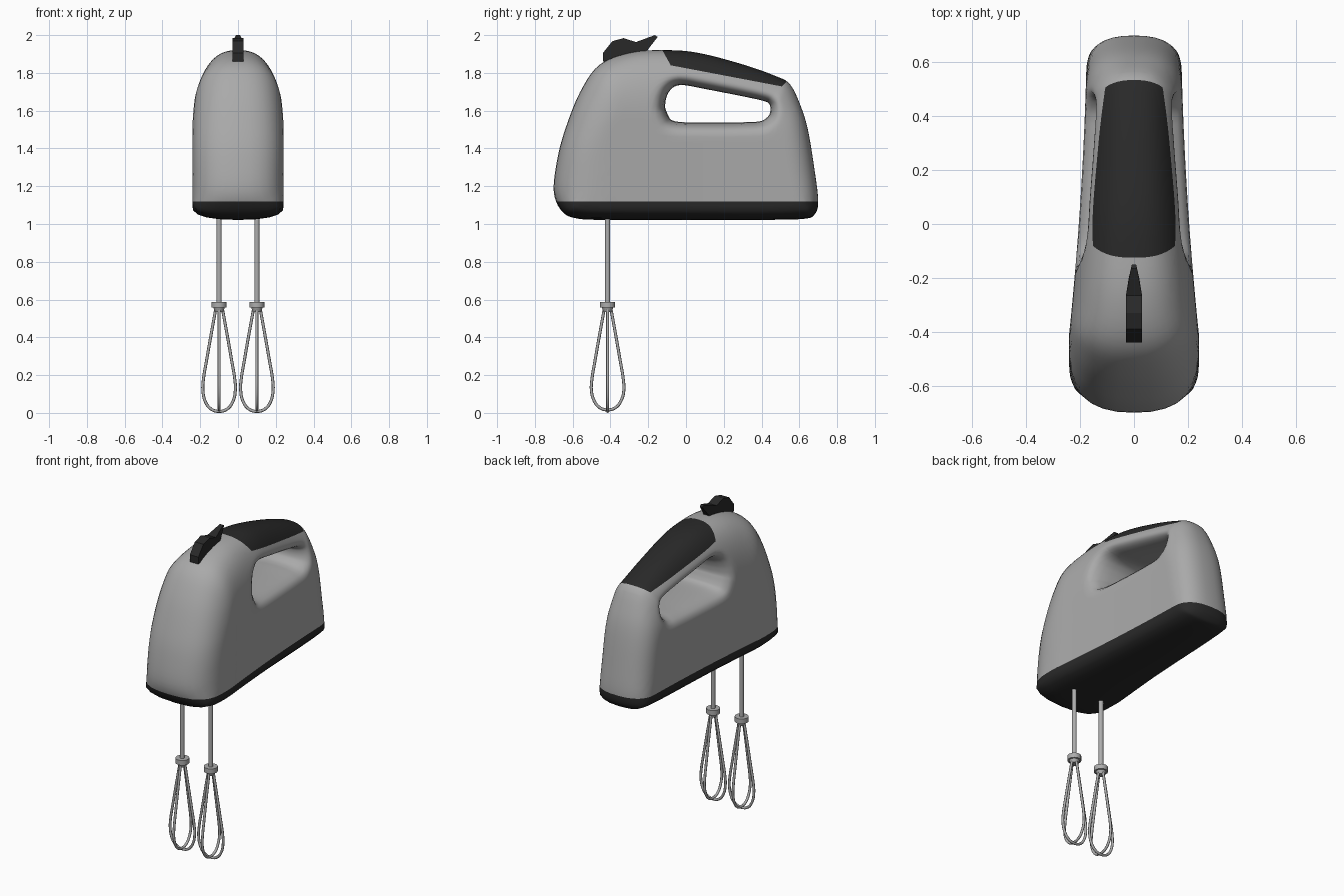
import bpy, bmesh, math
from mathutils import Vector

if "Cube" in bpy.data.objects:
    bpy.data.objects.remove(bpy.data.objects["Cube"])


def material(name, v):
    m = bpy.data.materials.new(name)
    m.diffuse_color = (v, v, v, 1)
    m.use_nodes = True
    m.node_tree.nodes["Principled BSDF"].inputs["Base Color"].default_value = m.diffuse_color
    return m


GREY = material("body grey", 0.40)
DARK = material("dark plastic", 0.022)
STEEL = material("steel", 0.42)


def finish(name, bm, mats, angle):
    bmesh.ops.recalc_face_normals(bm, faces=bm.faces[:])
    me = bpy.data.meshes.new(name)
    bm.to_mesh(me)
    bm.free()
    ob = bpy.data.objects.new(name, me)
    bpy.context.collection.objects.link(ob)
    for m in mats:
        me.materials.append(m)
    bpy.ops.object.select_all(action='DESELECT')
    ob.select_set(True)
    bpy.context.view_layer.objects.active = ob
    bpy.ops.object.shade_smooth_by_angle(angle=math.radians(angle))
    return ob


# Side outline: y, z, edge rounding, and the matching y, z on the grip opening
PROFILE = [
    (-.70, 1.17, .22, -.105, 1.60), (-.682, 1.34, .22, -.11, 1.615),
    (-.64, 1.50, .22, -.11, 1.635), (-.56, 1.70, .26, -.105, 1.665),
    (-.455, 1.845, .32, -.09, 1.70), (-.28, 1.91, .38, -.06, 1.728),
    (-.08, 1.92, .38, -.01, 1.735), (.08, 1.903, .38, .09, 1.717),
    (.30, 1.845, .38, .28, 1.68), (.47, 1.785, .34, .41, 1.652),
    (.55, 1.74, .28, .44, 1.635), (.605, 1.63, .20, .447, 1.615),
    (.645, 1.50, .16, .445, 1.59), (.68, 1.29, .15, .435, 1.57),
    (.70, 1.12, .13, .41, 1.55), (.68, 1.05, .09, .38, 1.542),
    (.62, 1.027, .08, .34, 1.54), (.40, 1.022, .07, .24, 1.537),
    (0, 1.022, .07, .08, 1.537), (-.40, 1.022, .07, -.03, 1.54),
    (-.57, 1.028, .08, -.075, 1.55), (-.655, 1.065, .10, -.092, 1.57)]


def smooth_loop(pts, steps):
    out, n = [], len(pts)
    for i in range(n):
        p0, p1, p2, p3 = (pts[(i + k) % n] for k in (-1, 0, 1, 2))
        for s in range(steps):
            t = s / steps
            out.append([.5 * (2 * b + (c - a) * t + (2 * a - 5 * b + 4 * c - d) * t * t
                              + (3 * b - a - 3 * c + d) * t ** 3)
                        for a, b, c, d in zip(p0, p1, p2, p3)])
    return out


def nearest(y, z, loop):
    """Smallest distance to the loop, measured in local rounding radii."""
    best = 9.0
    for (ay, az, ar), (by, bz, _) in zip(loop, loop[1:] + loop[:1]):
        dy, dz = by - ay, bz - az
        t = ((y - ay) * dy + (z - az) * dz) / (dy * dy + dz * dz + 1e-12)
        t = min(1, max(0, t))
        best = min(best, math.hypot(y - ay - t * dy, z - az - t * dz) / ar)
    return best


def rounding(u):
    return (1 - (1 - min(u, 1)) ** 2.5) ** .4


def body():
    rows = smooth_loop(PROFILE, 5)
    outer = [(r[0], r[1], r[2]) for r in rows]
    hole = [(r[3], r[4], .07) for r in rows]
    bm, M, grid = bmesh.new(), 20, []
    for o, h in zip(outer, hole):
        line = []
        for j in range(M + 1):
            t = (1 - math.cos(math.pi * j / M)) / 2
            y, z = o[0] + (h[0] - o[0]) * t, o[1] + (h[1] - o[1]) * t
            k = max(0, y + .42)
            x = 0 if j in (0, M) else ((.242 - .105 * k + .04 * k * k)
                                       * rounding(nearest(y, z, outer)) * rounding(nearest(y, z, hole)))
            line.append(bm.verts.new((x, y, z)))
        grid.append(line)
    for a, b in zip(grid, grid[1:] + grid[:1]):
        for j in range(M):
            bm.faces.new((a[j], a[j + 1], b[j + 1], b[j]))

    # Cut lines of the dark base and the dark grip panel
    def cut(faces, co, no):
        geom = set(faces)
        for f in faces:
            geom.update(f.verts)
            geom.update(f.edges)
        bmesh.ops.bisect_plane(bm, geom=list(geom), plane_co=co, plane_no=no)

    cut(bm.faces[:], (0, 0, 1.12), (0, 0, 1))
    planes = [(Vector((0, -.08, 1.84)), Vector((0, .19, 1))),
              (Vector((0, -.125, 1.92)), Vector((0, .9, .5))),
              (Vector((0, .54, 1.76)), Vector((0, -.7, .7)))]
    for co, no in planes:
        cut([f for f in bm.faces if f.calc_center_median().z > 1.66
             and -.25 < f.calc_center_median().y < .62], co, no)
    for f in bm.faces:
        c = f.calc_center_median()
        panel = all((c - co).dot(no) > 0 for co, no in planes)
        f.material_index = 1 if c.z < 1.12 or panel else 0

    # Other half
    bmesh.ops.mirror(bm, geom=bm.verts[:] + bm.edges[:] + bm.faces[:], axis='X', merge_dist=1e-5)
    bmesh.ops.remove_doubles(bm, verts=bm.verts[:], dist=1e-5)
    finish("mixer_body", bm, [GREY, DARK], 60)


def switch():
    side = [(-.44, 1.86), (-.44, 1.905), (-.39, 1.968), (-.33, 1.984), (-.265, 1.963),
            (-.165, 2.0), (-.15, 1.99), (-.20, 1.926), (-.22, 1.89)]
    bm = bmesh.new()

    def half(y):
        return .03 if y < -.25 else .03 - .022 * (y + .25) / .1
    left, right = ([bm.verts.new((s * half(y), y, z)) for y, z in side] for s in (-1, 1))
    bm.faces.new(left)
    bm.faces.new(right[::-1])
    for i in range(len(side)):
        k = (i + 1) % len(side)
        bm.faces.new((left[i], right[i], right[k], left[k]))
    finish("speed_switch", bm, [DARK], 20)


def cylinder(name, x, y, z0, z1, r0, r1):
    bm = bmesh.new()
    bmesh.ops.create_cone(bm, cap_ends=True, segments=20, radius1=r0, radius2=r1, depth=z1 - z0)
    bmesh.ops.translate(bm, verts=bm.verts[:], vec=(x, y, (z0 + z1) / 2))
    finish(name, bm, [STEEL], 40)


def wire(name, x, y, turn, lift):
    arm = [(.014, .57), (.036, .45), (.066, .28), (.084, .17), (.086, .12), (.073, .06), (.042, .02)]
    path = arm + [(0, .008)] + [(-r, z) for r, z in reversed(arm)]
    cu = bpy.data.curves.new(name, 'CURVE')
    cu.dimensions = '3D'
    cu.bevel_depth, cu.bevel_resolution, cu.resolution_u = .008, 2, 4
    sp = cu.splines.new('BEZIER')
    sp.bezier_points.add(len(path) - 1)
    for bp, (r, z) in zip(sp.bezier_points, path):
        zz = z + (lift if z < .1 else 0)
        bp.co = (x + r * math.cos(turn), y + r * math.sin(turn), zz)
        bp.handle_left_type = bp.handle_right_type = 'AUTO'
    ob = bpy.data.objects.new(name, cu)
    bpy.context.collection.objects.link(ob)
    cu.materials.append(STEEL)
    bpy.ops.object.select_all(action='DESELECT')
    ob.select_set(True)
    bpy.context.view_layer.objects.active = ob
    bpy.ops.object.convert(target='MESH')
    bpy.ops.object.shade_smooth()


body()
switch()
# Two beaters: shaft, collar and crossed wire loops
for label, x in (("left", -.1), ("right", .1)):
    y = -.415
    cylinder(label + "_beater_shaft", x, y, .56, 1.06, .0135, .0135)
    cylinder(label + "_beater_collar", x, y, .557, .588, .04, .04)
    cylinder(label + "_beater_neck", x, y, .535, .558, .022, .03)
    wire(label + "_beater_loop_wide", x, y, 0, 0)
    wire(label + "_beater_loop_deep", x, y, math.pi / 2, .008)
